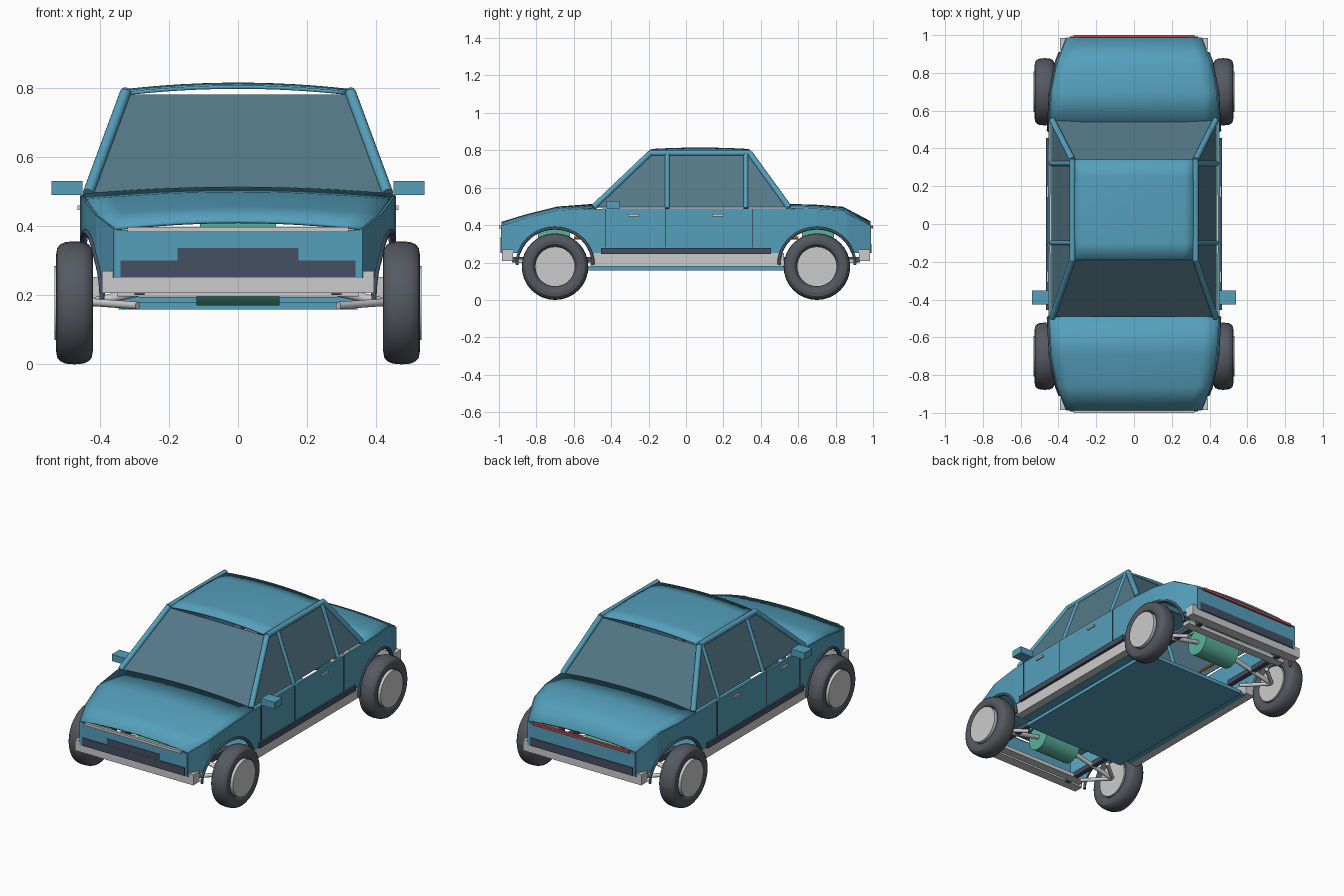
import bpy, math
from mathutils import Vector

if "Cube" in bpy.data.objects:
    bpy.data.objects.remove(bpy.data.objects["Cube"])


def material(name, rgb):
    m = bpy.data.materials.new(name)
    m.diffuse_color = (*rgb, 1)
    m.use_nodes = True
    m.node_tree.nodes["Principled BSDF"].inputs["Base Color"].default_value = m.diffuse_color
    return m


BLUE = material("blue_paint", (0.09, 0.35, 0.50))
GLASS = material("glass", (0.09, 0.19, 0.25))
DARK = material("dark_trim", (0.06, 0.08, 0.12))
RUBBER = material("rubber", (0.09, 0.10, 0.12))
RED = material("red_lamp", (0.50, 0.07, 0.07))
GREEN = material("motor_green", (0.10, 0.45, 0.33))
ORANGE = material("cable_orange", (0.80, 0.30, 0.05))


def mesh(name, verts, faces, mat=None, thick=0, smooth=False):
    me = bpy.data.meshes.new(name)
    me.from_pydata(verts, [], faces)
    me.update()
    ob = bpy.data.objects.new(name, me)
    bpy.context.collection.objects.link(ob)
    if mat:
        me.materials.append(mat)
    if thick:
        mod = ob.modifiers.new("thickness", 'SOLIDIFY')
        mod.thickness, mod.offset = thick, 0
    if smooth:
        bpy.context.view_layer.objects.active = ob
        bpy.ops.object.select_all(action='DESELECT')
        ob.select_set(True)
        bpy.ops.object.shade_smooth_by_angle()
    return ob


def grid(name, rows, mat=None, thick=0, smooth=False):
    n = len(rows[0])
    faces = [(i*n+j, i*n+j+1, (i+1)*n+j+1, (i+1)*n+j)
             for i in range(len(rows)-1) for j in range(n-1)]
    return mesh(name, [p for r in rows for p in r], faces, mat, thick, smooth)


def box(name, x, y, z, mat=None):
    v = [(a, b, c) for a in x for b in y for c in z]
    f = [(0, 1, 3, 2), (4, 6, 7, 5), (0, 4, 5, 1), (2, 3, 7, 6), (0, 2, 6, 4), (1, 5, 7, 3)]
    return mesh(name, v, f, mat)


def rod(name, a, b, r, mat=None, sides=16):
    a, b = Vector(a), Vector(b)
    bpy.ops.mesh.primitive_cylinder_add(vertices=sides, radius=r, depth=(b-a).length, location=(a+b)/2)
    ob = bpy.context.object
    ob.name = name
    ob.rotation_euler = (b-a).to_track_quat('Z', 'Y').to_euler()
    if mat:
        ob.data.materials.append(mat)
    bpy.ops.object.shade_smooth_by_angle()


def lerp(table, t):
    for (t0, v0), (t1, v1) in zip(table, table[1:]):
        if t <= t1:
            return v0 + (v1-v0)*(t-t0)/(t1-t0)
    return table[-1][1]


# Shared body lines: half width in plan, front and rear belt heights
PLAN = [(0, .45), (.5, .448), (.7, .437), (.86, .405), (.985, .355)]
FRONT = [(0, .49), (.5, .488), (.69, .473), (.86, .43), (.985, .392)]
REAR = [(0, .49), (.54, .488), (.7, .483), (.84, .472), (.985, .395)]
WY, WZ, ARCH = .70, .178, .20


def width(y):
    return lerp(PLAN, abs(y))


def belt(y):
    return lerp(FRONT if y < 0 else REAR, abs(y))


# Body sides with wheel arches cut into the lower edge
dy = math.sqrt(ARCH**2 - (.25-WZ)**2)
half = [(0, .25), (.3, .25), (WY-dy-.0005, .25)]
a0 = math.acos(dy/ARCH)
for i in range(17):
    a = math.pi-a0 - (math.pi-2*a0)*i/16
    half.append((WY+ARCH*math.cos(a), WZ+ARCH*math.sin(a)))
half += [(WY+dy+.0005, .25), (.94, .25), (.985, .25)]
edge = [(-y, z) for y, z in reversed(half[1:])] + half
for s, side in ((1, "right"), (-1, "left")):
    grid("body_side_" + side, [[(s*width(y), y, z), (s*width(y), y, belt(y))] for y, z in edge], BLUE, .012)
for s, end in ((-1, "front"), (1, "rear")):
    grid(end + "_panel", [[(x, s*.982, .25), (x, s*.982, .388)] for x in (-.355, .355)], BLUE, .012)


# Crowned bonnet and boot lid
def lid(name, ys):
    rows = []
    for y in ys:
        w = width(y)
        rows.append([(w*k/6, y, belt(y) + .021*(1-(k/6)**2)) for k in range(-6, 7)])
    grid(name, rows, BLUE, .01, True)


lid("bonnet", (-.985, -.86, -.69, -.49))
lid("boot_lid", (.54, .7, .84, .985))

# Roof panel, curved both ways
grid("roof", [[(.32*k/6, y, .784 + .018*(1-(k/6)**2) + .008*(1-((y-.075)/.265)**2))
               for k in range(-6, 7)] for y in (-.19, -.1, 0, .075, .15, .25, .34)], BLUE, .01, True)

# Windows
grid("windscreen", [[(-.425, -.49, .495), (.425, -.49, .495)], [(-.315, -.19, .778), (.315, -.19, .778)]], GLASS, .006)
grid("rear_window", [[(-.425, .545, .495), (.425, .545, .495)], [(-.315, .34, .778), (.315, .34, .778)]], GLASS, .006)

for s, side in ((1, "right"), (-1, "left")):
    # Side glass, pillars and roof rails
    grid("side_window_" + side, [[(s*.435, -.48, .495), (s*.435, .53, .495)],
                                 [(s*.33, -.18, .778), (s*.33, .335, .778)]], GLASS, .006)
    for part, a, b, r in (("front_pillar", (.433, -.495, .495), (.326, -.19, .785), .016),
                          ("middle_pillar", (.437, -.1, .49), (.328, -.1, .785), .013),
                          ("rear_door_pillar", (.437, .32, .49), (.328, .32, .785), .013),
                          ("rear_pillar", (.433, .55, .495), (.326, .34, .785), .016),
                          ("roof_rail", (.326, -.195, .785), (.326, .345, .785), .016)):
        rod(part + "_" + side, (s*a[0], *a[1:]), (s*b[0], *b[1:]), r, BLUE)

    def sbox(name, x, y, z, mat=None):
        box(name + "_" + side, sorted((s*x[0], s*x[1])), y, z, mat)

    # Mirror, sill, rubbing strip, door gaps and handles
    sbox("mirror", (.45, .54), (-.425, -.352), (.49, .53), BLUE)
    sbox("sill", (.385, .448), (-.51, .525), (.18, .252))
    sbox("side_strip", (.448, .465), (-.455, .455), (.245, .277), DARK)
    for y in (-.43, -.11, .355):
        sbox("door_gap", (.445, .4575), (y-.003, y+.003), (.28, .487), DARK)
    for y in (-.28, .17):
        sbox("door_handle", (.45, .464), (y-.03, y+.03), (.447, .459))

    for e, end in ((-1, "front"), (1, "rear")):
        tag = end + "_" + side
        # Arch trim: tube following the wheel opening
        cu = bpy.data.curves.new("arch_trim_" + tag, 'CURVE')
        cu.dimensions, cu.bevel_depth, cu.bevel_resolution = '3D', .008, 2
        sp = cu.splines.new('POLY')
        sp.points.add(24)
        for i, p in enumerate(sp.points):
            a = math.pi*i/24
            y = WY + .204*math.cos(a)
            p.co = (s*(width(y)+.006), e*y, WZ+.01+.196*math.sin(a), 1)
        cu.materials.append(DARK)
        cu.use_fill_caps = True
        bpy.context.collection.objects.link(bpy.data.objects.new("arch_trim_" + tag, cu))

        # Tyre: rounded profile turned around the axle
        rings = []
        for i in range(33):
            a = math.tau*i/32
            ring = []
            for j in range(17):
                b = math.tau*j/16
                c, d = math.cos(b), math.sin(b)
                px = .053*math.copysign(abs(c)**.75, c)
                pr = .140 + .038*math.copysign(abs(d)**.75, d)
                ring.append((s*.473+px, e*WY+pr*math.cos(a), WZ+pr*math.sin(a)))
            rings.append(ring)
        grid("tyre_" + tag, rings, RUBBER, 0, True)
        rod("wheel_disc_" + tag, (s*.425, e*WY, WZ), (s*.531, e*WY, WZ), .107, None, 32)

        # Suspension arms, drive shaft and subframe rail
        for y in (.58, .82):
            rod("suspension_arm_" + tag, (s*.29, e*y, .17), (s*.43, e*WY, .18), .011)
        rod("drive_shaft_" + tag, (s*.1, e*WY, .25), (s*.43, e*WY, WZ), .013)
        sbox("subframe_rail_" + end, (.27, .30), sorted((e*.5, e*.93)), (.2, .23), DARK)

# Floor pan
box("floor", (-.40, .40), (-.5, .5), (.178, .195), BLUE)
box("battery_tray", (-.345, .345), (-.53, .53), (.158, .18), BLUE)

for e, end, lamp in ((-1, "front", None), (1, "rear", RED)):
    def ebox(name, x, y, z, mat=None):
        box(end + "_" + name, (-x, x), sorted((e*y[0], e*y[1])), z, mat)

    # Bumper, its rubber strip and the full-width lamp
    ebox("bumper", .393, (.925, .985), (.207, .27))
    ebox("lower_bumper", .35, (.85, .9), (.197, .22))
    ebox("bumper_strip", .34, (.98, .992), (.252, .30), DARK)
    ebox("lamp", .32, (.984, 1.0), (.383, .398), lamp)
    # Motor and its controller under the lid
    rod(end + "_motor", (-.12, e*WY, .25), (.12, e*WY, .25), .08, GREEN, 24)
    ebox("controller", .11, (.62, .79), (.33, .43), GREEN)
box("front_plate", (-.175, .175), (-.991, -.98), (.297, .337), DARK)

# Power cables along the cabin
for x in (-.2, .2):
    rod("power_cable", (x, -.6, .33), (x, .6, .33), .008, ORANGE, 10)
